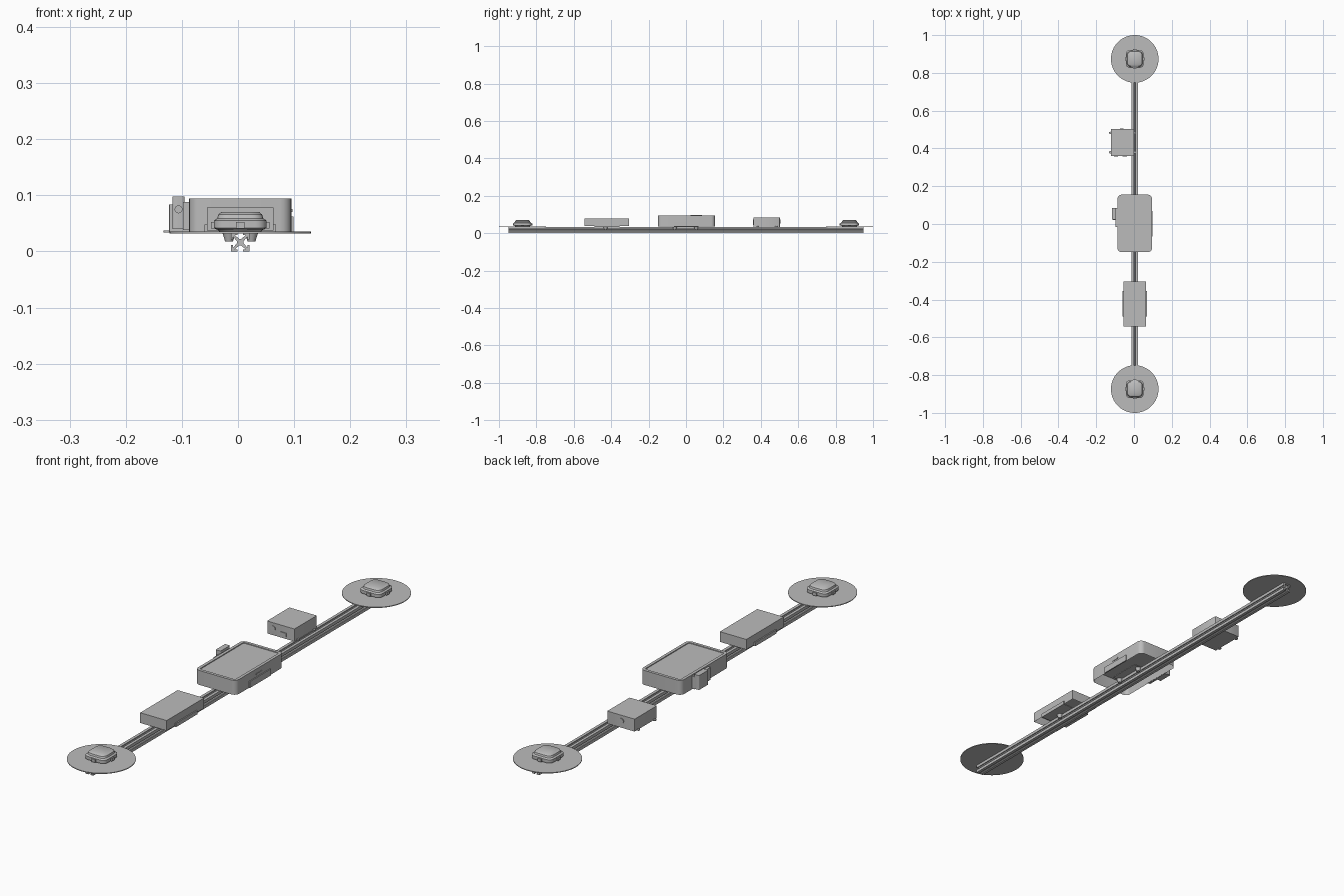
import bpy, bmesh, math
from mathutils import Matrix

if "Cube" in bpy.data.objects:
    bpy.data.objects.remove(bpy.data.objects["Cube"], do_unlink=True)

mat = bpy.data.materials.new("plain grey")
mat.use_nodes = True
GREY = (0.5, 0.5, 0.5, 1)
mat.diffuse_color = GREY
mat.node_tree.nodes["Principled BSDF"].inputs["Base Color"].default_value = GREY

CX = 0.004      # centre line of the rail
DECK = 0.033    # top of the rail


def finish(name, bm, smooth=False):
    bmesh.ops.recalc_face_normals(bm, faces=bm.faces)
    me = bpy.data.meshes.new(name)
    bm.to_mesh(me)
    bm.free()
    ob = bpy.data.objects.new(name, me)
    me.materials.append(mat)
    bpy.context.collection.objects.link(ob)
    if smooth:
        bpy.ops.object.select_all(action="DESELECT")
        ob.select_set(True)
        bpy.context.view_layer.objects.active = ob
        bpy.ops.object.shade_smooth_by_angle(angle=math.radians(35))
    return ob


def prism(bm, outline, z0, z1):
    """Extrude a flat outline; returns the upper face."""
    base = bm.faces.new([bm.verts.new((x, y, z0)) for x, y in outline])
    res = bmesh.ops.extrude_face_region(bm, geom=[base], use_keep_orig=True)
    for g in res["geom"]:
        if isinstance(g, bmesh.types.BMVert):
            g.co.z = z1
    return base, next(g for g in res["geom"] if isinstance(g, bmesh.types.BMFace))


def rounded(cx, cy, hx, hy, r, n=5):
    """Rounded rectangle outline."""
    pts = []
    for q, (sx, sy) in enumerate([(1, 1), (-1, 1), (-1, -1), (1, -1)]):
        for i in range(n + 1):
            a = math.pi / 2 * (q + i / n)
            pts.append((cx + sx * (hx - r) + r * math.cos(a),
                        cy + sy * (hy - r) + r * math.sin(a)))
    return pts


def box(name, x, y, z):
    bm = bmesh.new()
    prism(bm, [(x[0], y[0]), (x[1], y[0]), (x[1], y[1]), (x[0], y[1])], *z)
    return finish(name, bm)


def cylinder(name, loc, r1, r2, depth, axis="Z", n=24):
    bm = bmesh.new()
    bmesh.ops.create_cone(bm, cap_ends=True, segments=n, radius1=r1, radius2=r2, depth=depth)
    rot = Matrix.Rotation(math.pi / 2, 4, "X") if axis == "Y" else Matrix()
    bmesh.ops.transform(bm, matrix=Matrix.Translation(loc) @ rot, verts=bm.verts)
    return finish(name, bm, True)


def open_shell(name, outline, z0, z1, wall, screen=0):
    """Casing hollowed from below, optionally with a sunken screen on top."""
    bm = bmesh.new()
    base, top = prism(bm, outline, z0, z1)
    bmesh.ops.recalc_face_normals(bm, faces=bm.faces)
    bmesh.ops.inset_region(bm, faces=[base], thickness=wall)
    for v in base.verts:
        v.co.z = z1 - 0.008
    if screen:
        bmesh.ops.inset_region(bm, faces=[top], thickness=screen)
        bmesh.ops.inset_region(bm, faces=[top], thickness=0.0005)
        for v in top.verts:
            v.co.z -= 0.003
    return finish(name, bm, True)


# slotted rail along y
bm = bmesh.new()
h = DECK / 2
quarter = [(.002, .006), (.010, .013), (.0045, .013), (.0045, h), (h, h),
           (h, .0045), (.013, .0045), (.013, .010), (.006, .002)]
profile = []
for _ in range(4):
    profile += quarter
    quarter = [(y, -x) for x, y in quarter]
prism(bm, profile, -0.95, 0.95)
bmesh.ops.transform(bm, verts=bm.verts, matrix=Matrix.Translation((CX, 0, h))
                    @ Matrix.Rotation(math.pi / 2, 4, "X"))
finish("slotted_rail", bm)

# ground plane discs and antennas at both ends
for side, y in (("front", -0.874), ("back", 0.874)):
    cylinder(side + "_disc", (CX, y, DECK + 0.001), 0.126, 0.126, 0.003, n=64)
    cylinder(side + "_antenna_foot", (CX, y, DECK + 0.005), 0.036, 0.044, 0.008)
    bm = bmesh.new()
    # stacked levels of the antenna body: half width, height
    levels = [(.042, .039), (.047, .042), (.047, .055), (.041, .059), (.039, .066), (.034, .070)]
    rings = [[bm.verts.new((px, py, z)) for px, py in rounded(CX, y, w, w, 0.02)]
             for w, z in levels]
    for a, b in zip(rings, rings[1:]):
        for i in range(len(a)):
            j = (i + 1) % len(a)
            bm.faces.new((a[i], a[j], b[j], b[i]))
    bm.faces.new(rings[0])
    bm.faces.new(rings[-1])
    finish(side + "_antenna", bm, True)
    for s in (-1, 1):
        box(side + "_antenna_side_clip", sorted((CX + s * .045, CX + s * .052)),
            (y - .008, y + .008), (.041, .053))
        box(side + "_antenna_end_clip", (CX - .008, CX + .008),
            sorted((y + s * .045, y + s * .052)), (.041, .053))

# central display unit with its cradle
open_shell("display_casing", rounded(CX, 0.003, 0.091, 0.152, 0.02), 0.036, 0.094, 0.005, 0.012)
box("display_cradle", (CX - 0.05, CX + 0.05), (-0.065, 0.068), (DECK, 0.037))
box("display_side_clip", (CX + 0.09, CX + 0.095), (-0.065, 0.068), (0.036, 0.062))
box("display_port", (CX + 0.09, CX + 0.093), (-0.02, 0.015), (0.070, 0.076))
box("display_connector", (-0.098, -0.086), (-0.017, 0.085), (0.038, 0.088))
bm = bmesh.new()
prism(bm, rounded(-0.106, 0.055, 0.011, 0.03, 0.004, 3), 0.04, 0.098)
finish("side_module", bm, True)
cylinder("side_module_socket", (-0.106, 0.024, 0.075), 0.007, 0.007, 0.006, "Y")

# front battery case with its cradle
open_shell("battery_case", [(CX - .059, -.543), (CX + .059, -.543),
                            (CX + .059, -.305), (CX - .059, -.305)], 0.037, 0.078, 0.003)
box("battery_cradle", (CX - .063, CX + .063), (-.49, -.355), (DECK, 0.037))
for s in (-1, 1):
    box("battery_side_clip", sorted((CX + s * .059, CX + s * .064)), (-.49, -.355), (DECK, 0.048))

# back radio box offset to one side
bm = bmesh.new()
prism(bm, rounded(-0.062, 0.431, 0.061, 0.071, 0.003, 2), 0.034, 0.084)
finish("radio_box", bm, True)
for y in (0.38, 0.482):
    for x in (-0.126, 0.001):
        cylinder("radio_box_tab", (x, y, 0.0355), 0.0065, 0.0065, 0.004)
cylinder("radio_front_socket", (-0.095, 0.360, 0.062), 0.010, 0.010, 0.006, "Y")
box("radio_front_port", (-0.062, -0.036), (0.357, 0.361), (0.044, 0.058))
cylinder("radio_back_socket", (-0.065, 0.502, 0.062), 0.010, 0.010, 0.006, "Y")

# clamp feet gripping both sides of the rail
for y in (-0.43, -0.06, 0.055):
    for s in (-1, 1):
        cylinder("clamp_foot", (CX + s * 0.02, y, 0.026), 0.007, 0.012, 0.016, n=16)
